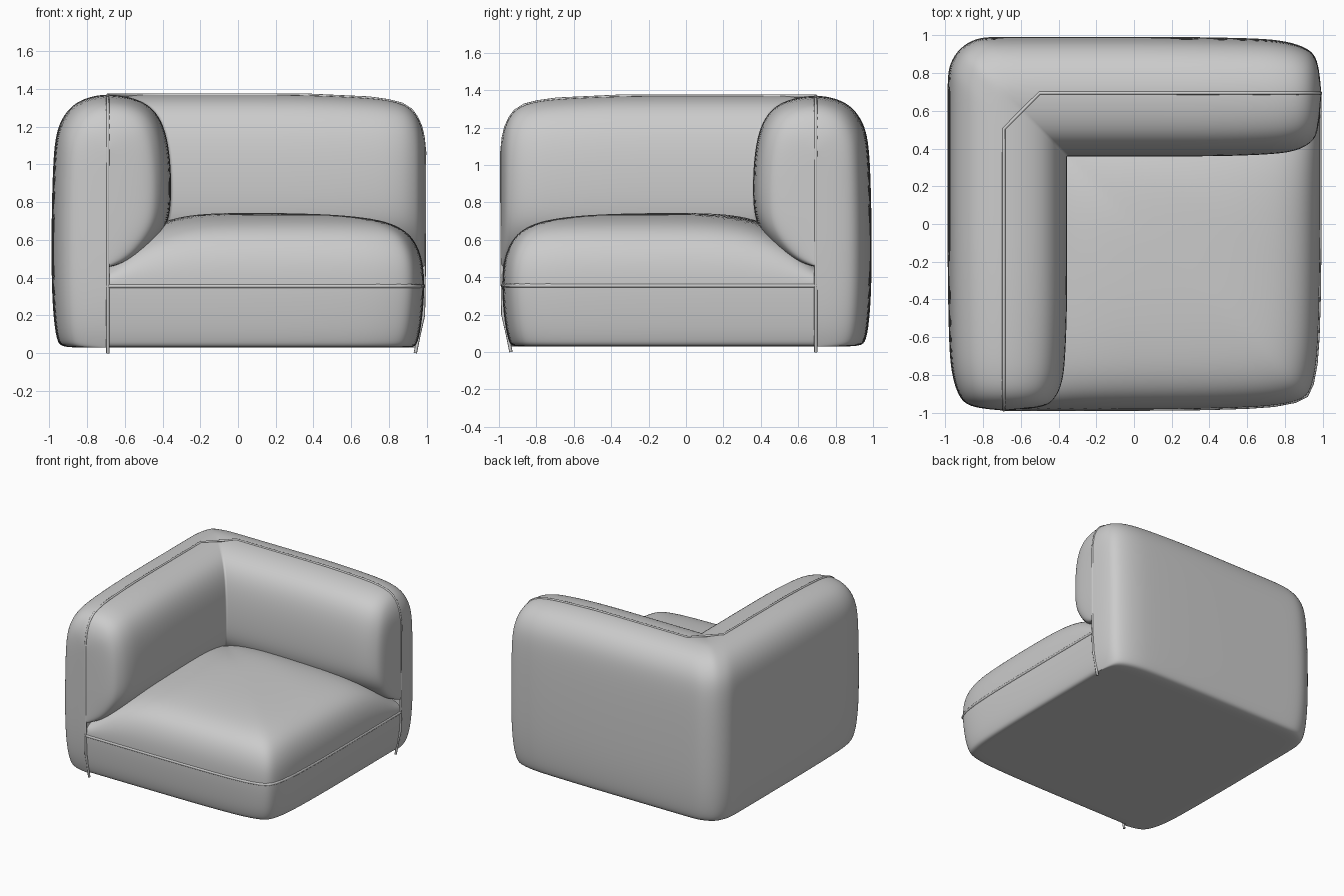
import bpy, bmesh

if "Cube" in bpy.data.objects:
    bpy.data.objects.remove(bpy.data.objects["Cube"])

SHIFT = 0.004   # small y offset to centre the piece
SEAM = 0.69     # distance of the seam lines from the centre
END = 0.993     # free end of the arm and of the back


def finish(name, bm, levels=2):
    """Turn a bmesh into a smooth subdivided object."""
    bmesh.ops.recalc_face_normals(bm, faces=bm.faces)
    me = bpy.data.meshes.new(name)
    bm.to_mesh(me)
    bm.free()
    ob = bpy.data.objects.new(name, me)
    bpy.context.collection.objects.link(ob)
    ob.location.y = SHIFT
    me.shade_smooth()
    sub = ob.modifiers.new("Smooth", 'SUBSURF')
    sub.levels = sub.render_levels = levels
    return ob


def loft(rings):
    """Bridge a list of equally long open point rows; returns bmesh and verts."""
    bm = bmesh.new()
    rows = [[bm.verts.new(p) for p in r] for r in rings]
    for a, b in zip(rows, rows[1:]):
        for i in range(len(a) - 1):
            bm.faces.new((a[i], a[i + 1], b[i + 1], b[i]))
    return bm, rows


def piping(name, pts, radius):
    cu = bpy.data.curves.new(name, 'CURVE')
    cu.dimensions = '3D'
    cu.bevel_depth = radius
    cu.bevel_resolution = 2
    cu.use_fill_caps = True
    sp = cu.splines.new('POLY')
    sp.points.add(len(pts) - 1)
    for p, co in zip(sp.points, pts):
        p.co = (*co, 1)
    sp.use_smooth = True
    ob = bpy.data.objects.new(name, cu)
    ob.location.y = SHIFT
    bpy.context.collection.objects.link(ob)


def flip(p):
    """Mirror across the diagonal: arm <-> back."""
    return (-p[1], -p[0], p[2])


# Arm and back: one padded cross-section (u outward from seam, z) swept round the L
section = [(0, .03), (.12, .03), (.245, .03), (.268, .06), (.285, .15), (.299, .35),
           (.299, .7), (.291, 1.0), (.279, 1.14), (.254, 1.225), (.21, 1.293),
           (.15, 1.34), (.07, 1.365), (0, 1.372), (-.1, 1.363), (-.195, 1.33),
           (-.26, 1.275), (-.307, 1.18), (-.332, 1.03), (-.338, .85),
           (-.328, .72), (-.29, .63), (-.2, .53), (-.1, .475), (0, .455)]
TOP = section.index((0, 1.372))
# t along the arm, outer width factor, inner width factor, drop of the top
stations = [(0, 0, 0, .30), (.005, .36, .36, .22), (.013, .6, .6, .165),
            (.025, .72, .72, .12), (.042, .80, .79, .08), (.072, .88, .87, .048),
            (.115, .94, .925, .03), (.175, .975, .965, .016), (.38, 1, 1, 0),
            (.6, 1, 1, 0), (.8, 1, 1, 0), (.885, 1, 1, 0), (.921, .975, 1, 0),
            (.959, .90, 1, 0), (1, .785, 1, 0)]


def ring(t, k_out, k_in, drop):
    pts = []
    for u, z in section:
        u *= k_out if u > 0 else k_in
        tuck = .05 * max(0, (.3 - z) / .27) ** 2 * (1 - t)
        if z > .7:
            z = .7 + (z - .7) * (1 - drop / .67)
        y = -END + t * (SEAM + u + END) + tuck
        pts.append((-SEAM - u, y, z))
    return pts


arm = [ring(*s) for s in stations]
back = [[flip(p) for p in r] for r in reversed(arm[:-1])]
bm, rows = loft(arm + back)
# crisp mitre fold on the inner side
crease = bm.edges.layers.float.new('crease_edge')
mitre = rows[len(arm) - 1]
for a, b in zip(mitre[TOP:], mitre[TOP + 1:]):
    bm.edges.get((a, b))[crease] = 1.0
body = finish("arm_and_back", bm)

# Seat: front and right edge profile (inset, height), ending in a domed top
profile = [(1.67, .03), (.8, .03), (.1, .03), (.05, .03), (.035, .06), (.018, .13),
           (.005, .25), (0, .35), (.003, .44), (.016, .515), (.045, .588),
           (.095, .648), (.18, .692), (.3, .718), (.5, .737), (.8, .744),
           (1.1, .744), (1.4, .744), (1.67, .744)]
# plan outline beside the front right corner (distance along edge, inset)
corner = [(1.68, 0), (1.5, 0), (1.25, 0), (.9, 0), (.6, .003), (.38, .01),
          (.24, .02), (.13, .041)]


def seat_ring(d, z):
    s = (1.68 - d) / 1.68
    side = [(p * s, q * s) for p, q in corner]
    plan = side + [(.07 * s, .07 * s)] + [(q, p) for p, q in reversed(side)]
    pts = []
    for p, q in plan:
        x, y = .988 - d - p, -.988 + d + q
        if z > .36:    # cushion sinks where it meets the arm and back
            f = 1
            for dist in (x + SEAM, SEAM - y):
                f *= 1 - .7 * max(0, 1 - max(dist, 0) / .6) ** 3
            pts.append((x, y, .36 + (z - .36) * f))
        else:
            pts.append((x, y, z))
    return pts


bm, rows = loft([seat_ring(d, z) for d, z in profile])
finish("seat", bm)

# Piping: along the top seam, down both free ends, and round the seat
half = [(-SEAM, -.94, 0), (-SEAM, -.96, .1), (-SEAM, -.983, .2), (-SEAM, -.987, .45)]
half += [(x, y + .004, z - .004) for x, y, z in (r[TOP] for r in arm[:-3])]
piping("body_piping", half + [flip(p) for p in reversed(half)], .009)
piping("seat_piping", [(x - .005, y + .005, .355) for x, y, z in seat_ring(0, .35)], .011)
